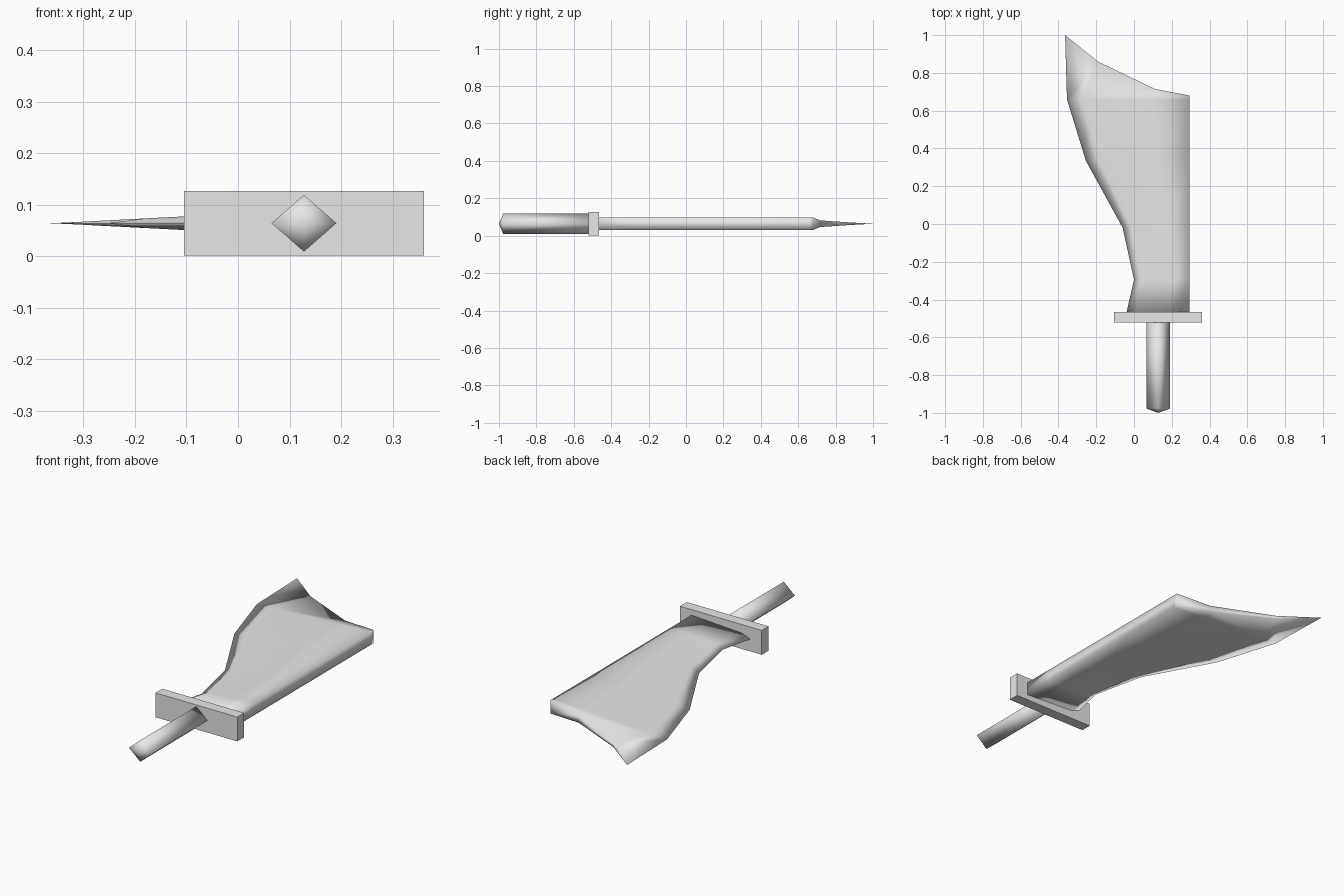
import bpy
import bmesh

cube = bpy.data.objects.get("Cube")
if cube:
    bpy.data.objects.remove(cube, do_unlink=True)

MID = 0.064          # height of the centre plane
SPINE_X = 0.295
EDGE_X = -0.36

grey = bpy.data.materials.new("plain_grey")
grey.use_nodes = True
grey.diffuse_color = (0.8, 0.8, 0.8, 1)
grey.node_tree.nodes["Principled BSDF"].inputs["Base Color"].default_value = (0.8, 0.8, 0.8, 1)


def finish(name, bm, smooth):
    bmesh.ops.recalc_face_normals(bm, faces=bm.faces[:])
    for f in bm.faces:
        f.smooth = smooth
    mesh = bpy.data.meshes.new(name)
    bm.to_mesh(mesh)
    bm.free()
    mesh.materials.append(grey)
    obj = bpy.data.objects.new(name, mesh)
    bpy.context.collection.objects.link(obj)
    return obj


def wedge(x):
    """Half thickness of the blade, growing evenly towards the spine."""
    return 0.034 * (x - EDGE_X) / (SPINE_X - EDGE_X)


# Blade: rows of (x, y, half thickness) from cutting edge to spine
cutting_edge = [(-0.04, -0.47), (0.0, -0.295), (-0.06, -0.02),
                (-0.255, 0.335), (-0.355, 0.66)]
rows = []
for ex, y in cutting_edge:
    width = SPINE_X - ex
    row = [(ex, y, 0)]
    for t in (0.14, 0.7, 1):
        x = ex + width * t
        row.append((x, y, wedge(x)))
    rows.append(row)
rows.append([(-0.365, 1.0, 0), (-0.19, 0.86, 0.008),
             (0.11, 0.715, 0.018), (SPINE_X, 0.68, 0.034)])

bm = bmesh.new()
top = [[bm.verts.new((x, y, MID + h)) for x, y, h in r] for r in rows]
# The two sides share the sharp cutting edge
low = [[top[i][j] if j == 0 else bm.verts.new((x, y, MID - h))
        for j, (x, y, h) in enumerate(r)] for i, r in enumerate(rows)]
last = len(rows) - 1
for i in range(last):
    for j in range(3):
        for s in (top, low):
            bm.faces.new((s[i][j], s[i][j + 1], s[i + 1][j + 1], s[i + 1][j]))
    # Spine
    bm.faces.new((top[i][3], low[i][3], low[i + 1][3], top[i + 1][3]))
# Base and slanted end
for i in (0, last):
    bm.faces.new((top[i][0], top[i][1], low[i][1]))
    for j in (1, 2):
        bm.faces.new((top[i][j], top[i][j + 1], low[i][j + 1], low[i][j]))
finish("blade", bm, True)

# Guard: flat bar across the blade
bm = bmesh.new()
bmesh.ops.create_cube(bm, size=1)
for v in bm.verts:
    v.co = (0.128 + v.co.x * 0.466, -0.493 + v.co.y * 0.056, MID + v.co.z * 0.125)
finish("guard", bm, False)

# Grip: diamond bar with a shallow pointed end
bm = bmesh.new()
diamond = [(0.063, 0), (0, 0.055), (-0.063, 0), (0, -0.055)]
front, back = [[bm.verts.new((0.128 + x, y, MID + z)) for x, z in diamond]
               for y in (-0.977, -0.51)]
tip = bm.verts.new((0.128, -1.0, MID))
for i in range(4):
    k = (i + 1) % 4
    bm.faces.new((front[i], front[k], back[k], back[i]))
    bm.faces.new((front[k], front[i], tip))
bm.faces.new(back)
finish("grip", bm, True)
